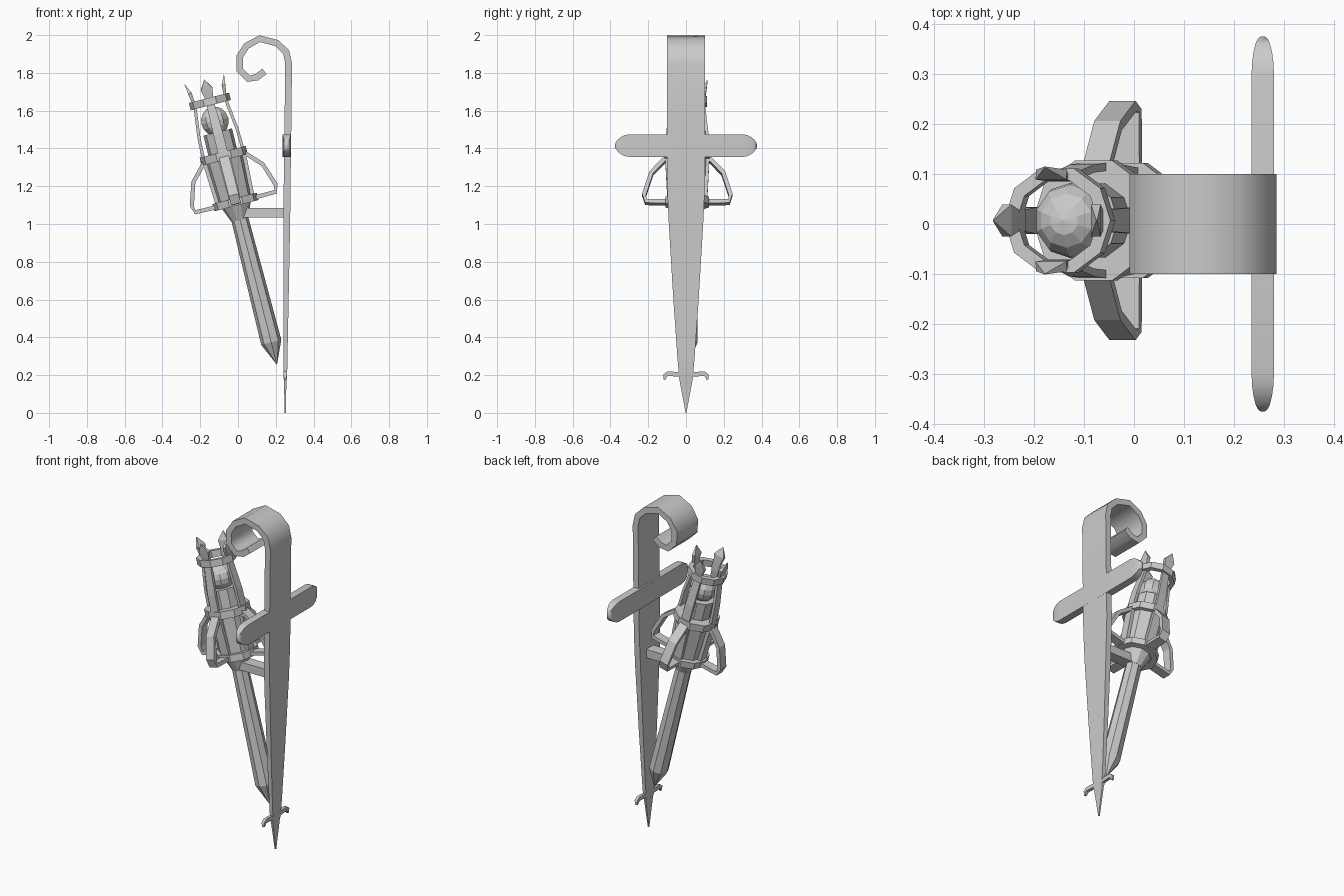
import bpy, bmesh, math
from mathutils import Matrix, Vector

if "Cube" in bpy.data.objects:
    bpy.data.objects.remove(bpy.data.objects["Cube"])

# Torch frame: origin at the lower point, local z along the tilted shaft
TORCH = Matrix.Translation((0.206, 0.007, 0.256)) @ Matrix.Rotation(math.radians(-14.3), 4, 'Y')
SIDES = 10


def finish(name, bm, matrix=Matrix(), smooth=None):
    bmesh.ops.recalc_face_normals(bm, faces=bm.faces)
    mesh = bpy.data.meshes.new(name)
    bm.to_mesh(mesh)
    bm.free()
    mesh.transform(matrix)
    ob = bpy.data.objects.new(name, mesh)
    bpy.context.collection.objects.link(ob)
    if smooth:
        bpy.ops.object.select_all(action='DESELECT')
        ob.select_set(True)
        bpy.context.view_layer.objects.active = ob
        bpy.ops.object.shade_smooth_by_angle(angle=math.radians(smooth))
    return ob


def ribbon(name, path, matrix=Matrix(), smooth=None):
    """Box section along an xz path; each point is (x, z, half thickness, half width in y)."""
    bm = bmesh.new()
    rows = []
    for i, (x, z, t, w) in enumerate(path):
        a, b = path[max(i - 1, 0)], path[min(i + 1, len(path) - 1)]
        d = Vector((b[0] - a[0], b[1] - a[1])).normalized()
        n = Vector((-d.y, d.x)) * t
        rows.append([bm.verts.new((x + s * n.x, v * w, z + s * n.y))
                     for s, v in ((1, 1), (1, -1), (-1, -1), (-1, 1))])
    for r, q in zip(rows, rows[1:]):
        for k in range(4):
            m = (k + 1) % 4
            bm.faces.new((r[k], r[m], q[m], q[k]))
    bm.faces.new(rows[0])
    bm.faces.new(rows[-1][::-1])
    return finish(name, bm, matrix, smooth)


def lathe(name, profile, sides=SIDES, closed=False, smooth=None):
    """Turn (radius, height) points about the torch axis; closed makes a ring."""
    bm = bmesh.new()
    rows = []
    for r, z in profile:
        rows.append([bm.verts.new((r * math.cos(math.tau * k / sides),
                                   r * math.sin(math.tau * k / sides), z)) for k in range(sides)])
    pairs = list(zip(rows, rows[1:])) + ([(rows[-1], rows[0])] if closed else [])
    for a, b in pairs:
        for k in range(sides):
            m = (k + 1) % sides
            bm.faces.new((a[k], a[m], b[m], b[k]))
    if not closed:
        bm.faces.new(rows[0][::-1])
        bm.faces.new(rows[-1])
    return finish(name, bm, TORCH, smooth)


def ring(name, inner, outer, z0, z1):
    lathe(name, [(inner, z0), (outer, z0), (outer, z1), (inner, z1)], closed=True)


# Wall plate: pointed foot, widening strip, scroll at the top
plate = [(.25, 0, .004, .002), (.25, .17, .006, .034), (.25, .19, .010, .037), (.251, .3, .011, .046),
         (.254, .6, .014, .067), (.258, 1.0, .018, .091), (.260, 1.2, .018, .1), (.264, 1.5, .018, .1),
         (.268, 1.85, .018, .1)]
scroll = [(.255, 1.91), (.205, 1.958), (.115, 1.981), (.045, 1.943), (.008, 1.885), (.009, 1.815),
          (.055, 1.769), (.1, 1.777), (.14, 1.808)]
ribbon("wall_plate", plate + [(x, z, .018, .1) for x, z in scroll], smooth=60)

# Cross bar with rounded ends
half = [(.30, 1), (.325, .92), (.345, .76), (.362, .52), (.372, .28), (.376, .08)]
bar = [(-y, 0, .06 * s, .0225 * s ** .7) for y, s in reversed(half)] + \
      [(y, 0, .06 * s, .0225 * s ** .7) for y, s in half]
ribbon("cross_bar", bar, Matrix.Translation((.258, 0, 1.415)) @ Matrix.Rotation(math.pi / 2, 4, 'Z'), 60)

# Small drooping hooks near the foot
hook = [(.02, .203, .012, .009), (.07, .206, .012, .009), (.098, .207, .012, .009),
        (.110, .198, .011, .009), (.115, .176, .005, .006)]
for side, angle in (("back", 90), ("front", -90)):
    ribbon("foot_hook_" + side, hook,
           Matrix.Translation((.25, 0, 0)) @ Matrix.Rotation(math.radians(angle), 4, 'Z'), 60)

# Strut joining torch and plate
ribbon("strut", [(-.01, 1.06, .025, .035), (.25, 1.06, .025, .035)])

# Torch body
lathe("torch_shaft", [(.001, 0), (.055, .122), (.046, .795)], sides=8)
lathe("torch_cup", [(.046, .79), (.08, .875), (.093, .89), (.105, 1.13), (.078, 1.15), (.078, 1.27)])
ring("lower_ring", .085, .121, .868, .908)
ring("middle_ring", .075, .126, 1.118, 1.162)
ring("top_ring", .084, .110, 1.417, 1.457)

# Ember ball inside the cage
bm = bmesh.new()
bmesh.ops.create_uvsphere(bm, u_segments=SIDES, v_segments=8, radius=.077)
finish("ember_ball", bm, TORCH @ Matrix.Translation((0, 0, 1.33)))

# Four handles and four cage bars with spikes around the torch
handle = [(.105, 1.135, .011, .027), (.19, 1.045, .011, .027), (.229, .925, .011, .027),
          (.220, .888, .011, .027), (.10, .886, .011, .027)]
strap = [(.095, .89, .010, .027), (.108, 1.14, .010, .027)]
cage = [(.108, 1.14, .008, .026), (.104, 1.26, .008, .026), (.086, 1.41, .008, .022),
        (.087, 1.46, .008, .022), (.092, 1.505, .010, .032), (.107, 1.556, .001, .001)]
for k, side in enumerate(("right", "back", "left", "front")):
    turn = TORCH @ Matrix.Rotation(k * math.pi / 2, 4, 'Z')
    ribbon("handle_" + side, handle, turn)
    ribbon("cup_strap_" + side, strap, turn)
    ribbon("cage_bar_" + side, cage, turn)
